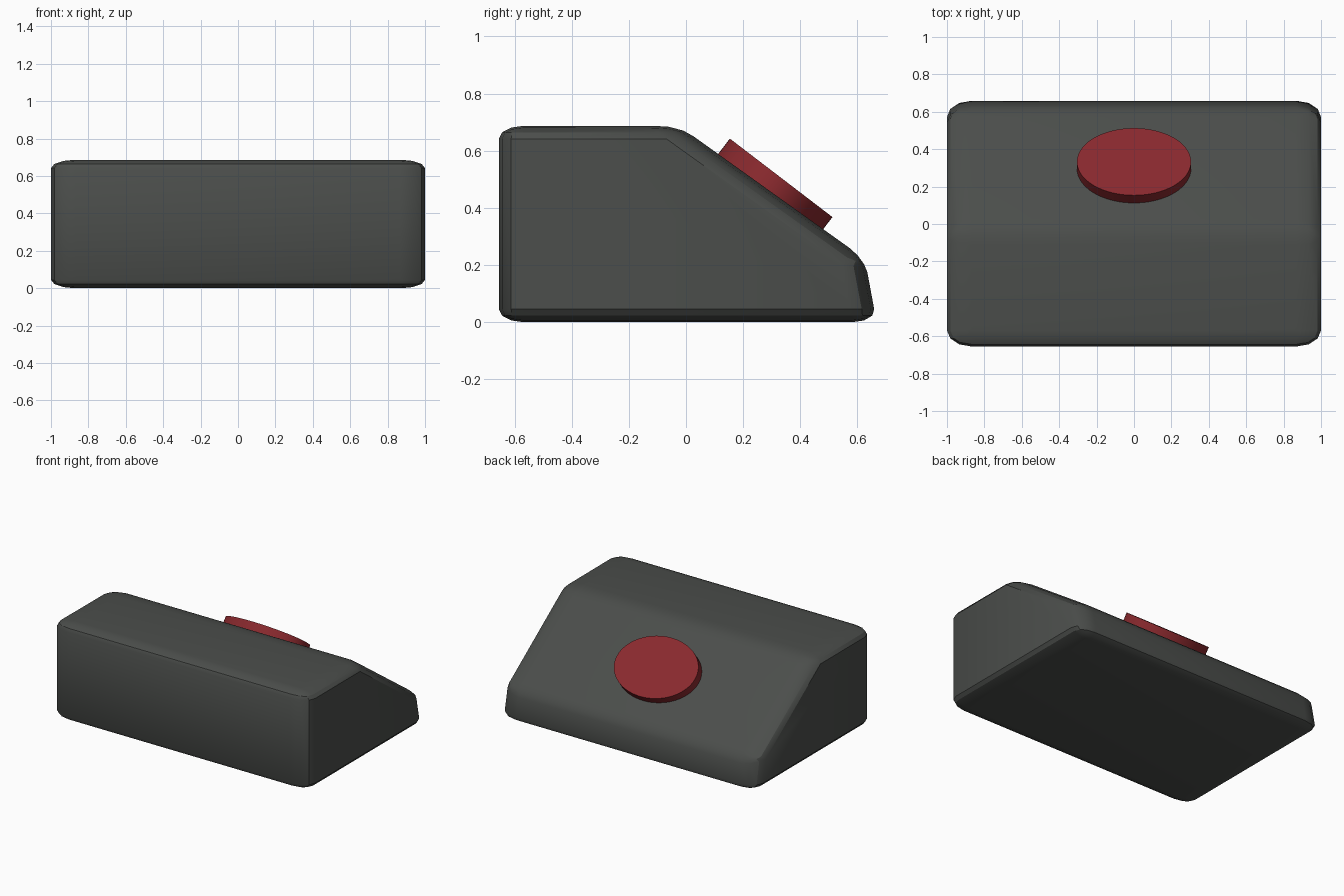
import bpy, bmesh
from math import radians, sin, cos
from mathutils import Vector

if "Cube" in bpy.data.objects:
    bpy.data.objects.remove(bpy.data.objects["Cube"])


def paint(obj, name, rgb):
    mat = bpy.data.materials.new(name)
    mat.diffuse_color = (*rgb, 1)
    mat.use_nodes = True
    mat.node_tree.nodes["Principled BSDF"].inputs["Base Color"].default_value = mat.diffuse_color
    obj.data.materials.append(mat)


def smooth(obj, angle):
    bpy.ops.object.select_all(action='DESELECT')
    obj.select_set(True)
    bpy.context.view_layer.objects.active = obj
    bpy.ops.object.shade_smooth_by_angle(angle=radians(angle))


# Housing: side profile (y, z) extruded in x, bevelled in unit proportions, then stretched
size = Vector((2.0, 1.31, 0.687))
profile = [(-0.655, 0), (0.667, 0), (0.626, 0.221), (-0.025, 0.687), (-0.655, 0.687)]
bm = bmesh.new()
face = bm.faces.new([bm.verts.new((-0.5, y / size.y, z / size.z)) for y, z in profile])
ext = bmesh.ops.extrude_face_region(bm, geom=[face])
bmesh.ops.translate(bm, vec=(1, 0, 0),
                    verts=[g for g in ext['geom'] if isinstance(g, bmesh.types.BMVert)])
bmesh.ops.recalc_face_normals(bm, faces=bm.faces)
bmesh.ops.bevel(bm, geom=bm.edges[:], offset=0.066, offset_type='OFFSET',
                segments=3, profile=0.5, affect='EDGES', clamp_overlap=True)
bmesh.ops.scale(bm, vec=size, verts=bm.verts)
mesh = bpy.data.meshes.new("housing")
bm.to_mesh(mesh)
bm.free()
housing = bpy.data.objects.new("housing", mesh)
bpy.context.collection.objects.link(housing)
paint(housing, "dark_grey", (0.07, 0.075, 0.07))
smooth(housing, 30)

# Oval push button set into the slope
tilt = radians(37.4)
depth = 0.13
normal = Vector((0, sin(tilt), cos(tilt)))
top = Vector((0, 0.333, 0.505))
bpy.ops.mesh.primitive_cylinder_add(vertices=64, radius=1, depth=1,
                                    location=top - normal * depth / 2,
                                    rotation=(-tilt, 0, 0))
button = bpy.context.object
button.name = "button"
button.scale = (0.305, 0.226, depth)
paint(button, "red", (0.25, 0.022, 0.027))
smooth(button, 30)
